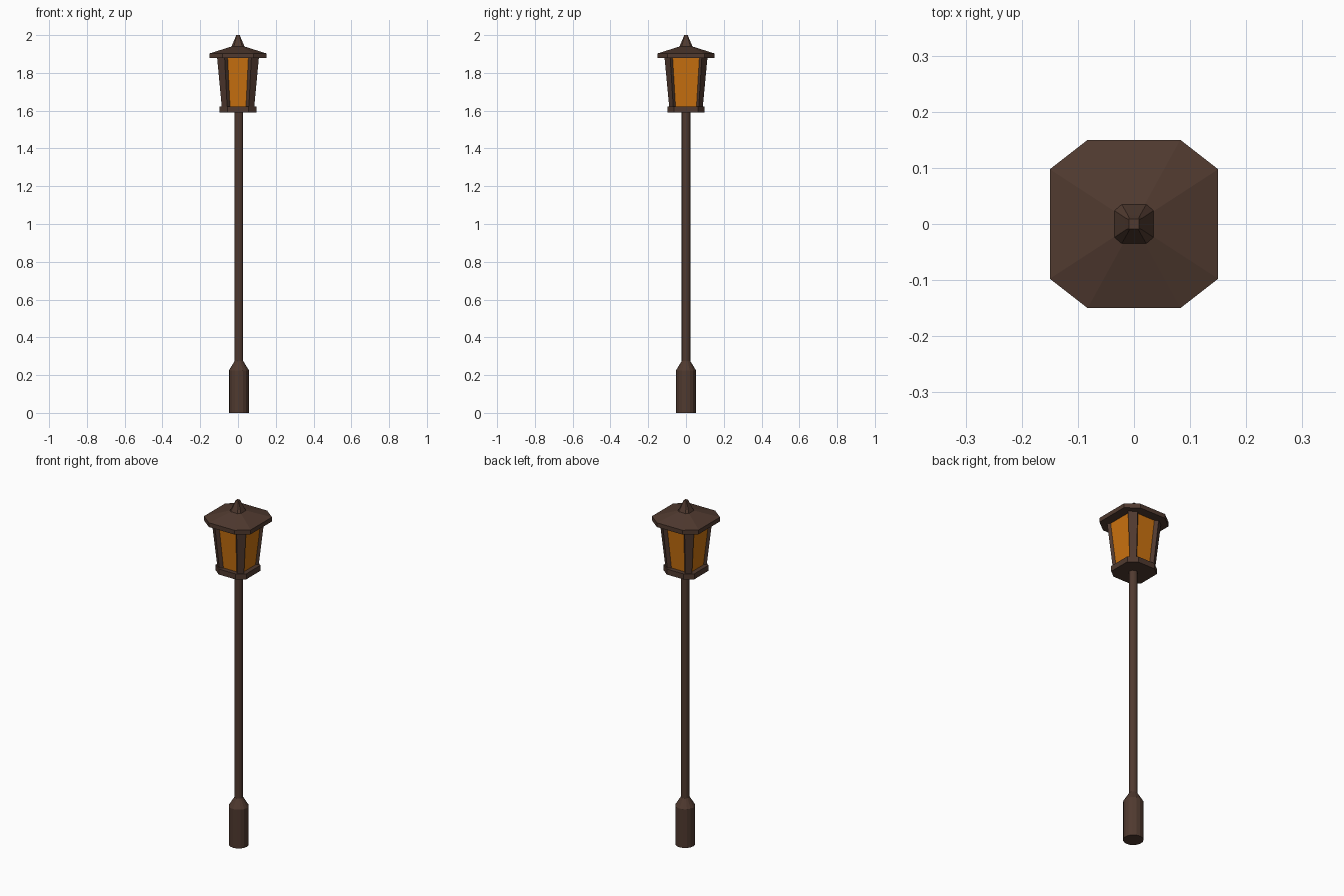
import bpy, bmesh, math

if "Cube" in bpy.data.objects:
    bpy.data.objects.remove(bpy.data.objects["Cube"])


def material(name, rgb):
    m = bpy.data.materials.new(name)
    m.diffuse_color = (*rgb, 1)
    m.use_nodes = True
    m.node_tree.nodes["Principled BSDF"].inputs["Base Color"].default_value = m.diffuse_color
    return m


BROWN = material("dark_bronze", (0.08, 0.042, 0.029))
AMBER = material("amber_glass", (0.60, 0.17, 0.005))


def loft(name, rings, mat):
    """Skin a stack of equal-length rings of points and cap both ends."""
    bm = bmesh.new()
    loops = [[bm.verts.new(p) for p in ring] for ring in rings]
    n = len(loops[0])
    for a, b in zip(loops, loops[1:]):
        for i in range(n):
            j = (i + 1) % n
            bm.faces.new((a[i], a[j], b[j], b[i]))
    bm.faces.new(loops[0][::-1])
    bm.faces.new(loops[-1])
    bmesh.ops.recalc_face_normals(bm, faces=bm.faces)
    me = bpy.data.meshes.new(name)
    bm.to_mesh(me)
    bm.free()
    me.materials.append(mat)
    ob = bpy.data.objects.new(name, me)
    bpy.context.collection.objects.link(ob)
    return ob


def circle(r, z, n=16, cx=0.005):
    return [(cx + r * math.cos(math.tau * i / n), r * math.sin(math.tau * i / n), z)
            for i in range(n)]


def octagon(h, z, fx=0.55, fy=0.65):
    """Square of half size h with cut corners; fx, fy = flat share per side."""
    a, b = h * fx, h * fy
    return [(h, -b, z), (h, b, z), (a, h, z), (-a, h, z),
            (-h, b, z), (-h, -b, z), (-a, -h, z), (a, -h, z)]


# Pole with its thicker foot
loft("pole", [circle(0.053, 0), circle(0.053, 0.225),
              circle(0.0225, 0.275), circle(0.0225, 1.60)], BROWN)

# Lantern floor plate
loft("lantern_floor", [octagon(0.099, 1.59), octagon(0.099, 1.622)], BROWN)

# Tapered amber glass
loft("glass", [octagon(0.073, 1.615, 0.80, 0.90),
               octagon(0.098, 1.885, 0.80, 0.90)], AMBER)


# Four leaning corner posts
def post_ring(sx, sy, x_out, x_in, y_out, y_in, depth, z):
    pts = [(x_out, y_in), (x_in, y_out),
           (x_in - depth, y_out - depth), (x_out - depth, y_in - depth)]
    return [(sx * x, sy * y, z) for x, y in pts]


for sx, side in ((-1, "left"), (1, "right")):
    for sy, end in ((-1, "front"), (1, "back")):
        loft(f"post_{end}_{side}",
             [post_ring(sx, sy, 0.085, 0.057, 0.088, 0.067, 0.02, 1.61),
              post_ring(sx, sy, 0.111, 0.071, 0.114, 0.084, 0.02, 1.885)], BROWN)

# Roof with a thin eave and low slopes
loft("roof", [octagon(0.15, 1.878), octagon(0.15, 1.903),
              octagon(0.033, 1.94)], BROWN)

# Finial on top
loft("finial", [octagon(0.038, 1.932, 0.62, 0.68), octagon(0.015, 1.985, 0.7, 0.7),
                octagon(0.009, 2.0, 0.9, 0.9)], BROWN)
